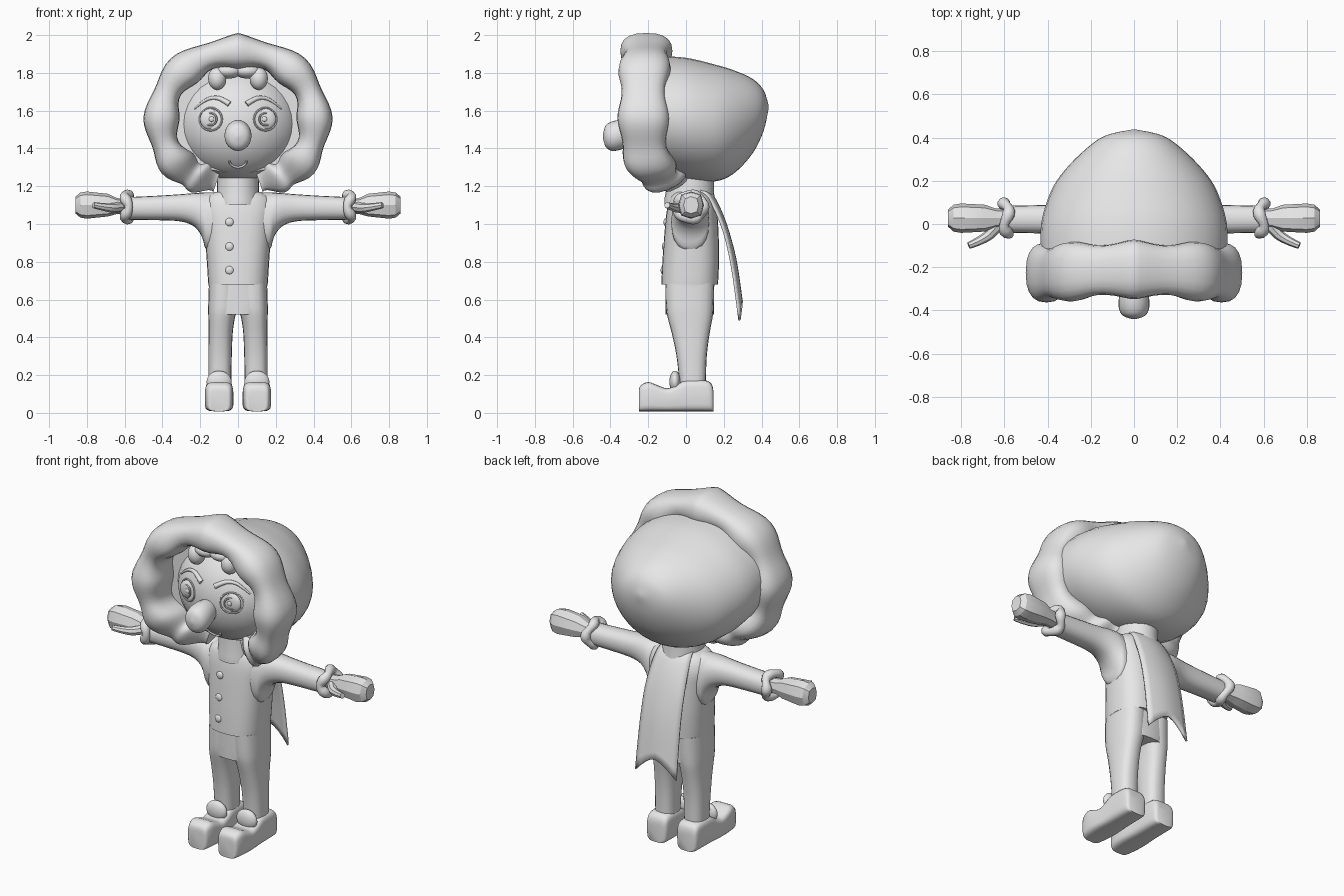
import bpy, bmesh
from math import sin, cos, pi, sqrt
from mathutils import Vector

if "Cube" in bpy.data.objects:
    bpy.data.objects.remove(bpy.data.objects["Cube"])

grey = bpy.data.materials.new("plain_grey")
grey.use_nodes = True
grey.diffuse_color = (0.8, 0.8, 0.8, 1)
grey.node_tree.nodes["Principled BSDF"].inputs["Base Color"].default_value = (0.8, 0.8, 0.8, 1)


# ---------- helpers ----------
def finish(name, bm, angle=0.7):
    bmesh.ops.recalc_face_normals(bm, faces=bm.faces)
    mesh = bpy.data.meshes.new(name)
    bm.to_mesh(mesh)
    bm.free()
    mesh.materials.append(grey)
    ob = bpy.data.objects.new(name, mesh)
    bpy.context.collection.objects.link(ob)
    bpy.ops.object.select_all(action='DESELECT')
    ob.select_set(True)
    bpy.context.view_layer.objects.active = ob
    bpy.ops.object.shade_smooth_by_angle(angle=angle)
    return ob


def spline(rows, steps=4):
    """Smooth curve through rows of numbers of any width."""
    out = []
    last = len(rows) - 1
    for i in range(last):
        a, b, c, d = (rows[min(max(j, 0), last)] for j in range(i - 1, i + 3))
        for s in range(steps):
            t = s / steps
            out.append([q + t / 2 * (r - p + t * (2 * p - 5 * q + 4 * r - w + t * (3 * (q - r) + w - p)))
                        for p, q, r, w in zip(a, b, c, d)])
    return out + [list(rows[-1])]


def oval(center, u, v, sides=24, power=2):
    """Superellipse ring around a center, spanned by the half axes u and v."""
    ring = []
    for k in range(sides):
        c, s = cos(2 * pi * k / sides), sin(2 * pi * k / sides)
        cu = abs(c) ** (2 / power) * (1 if c > 0 else -1)
        sv = abs(s) ** (2 / power) * (1 if s > 0 else -1)
        ring.append(Vector(center) + u * cu + v * sv)
    return ring


def loft(name, rings, closed=False, angle=0.7):
    bm = bmesh.new()
    vs = [[bm.verts.new(p) for p in r] for r in rings]
    n = len(vs[0])
    for a, b in zip(vs, vs[1:] + vs[:1] if closed else vs[1:]):
        for k in range(n):
            bm.faces.new((a[k], a[(k + 1) % n], b[(k + 1) % n], b[k]))
    if not closed:
        bm.faces.new(vs[0])
        bm.faces.new(vs[-1])
    return finish(name, bm, angle)


def tube(name, path, radii, ref=Vector((0, 1, 0)), closed=False, sides=10):
    path = [Vector(p) for p in path]
    rings, n = [], len(path)
    for i, p in enumerate(path):
        if closed:
            t = path[(i + 1) % n] - path[i - 1]
        else:
            t = path[min(i + 1, n - 1)] - path[max(i - 1, 0)]
        u = t.cross(ref).normalized()
        v = u.cross(t).normalized()
        r = radii[i] if isinstance(radii, list) else radii
        rings.append(oval(p, u * r, v * r, sides))
    return loft(name, rings, closed)


def ball(name, center, size):
    bm = bmesh.new()
    bmesh.ops.create_uvsphere(bm, u_segments=28, v_segments=18, radius=1)
    bmesh.ops.scale(bm, vec=size, verts=bm.verts)
    bmesh.ops.translate(bm, vec=center, verts=bm.verts)
    return finish(name, bm)


X, Y, Z = Vector((1, 0, 0)), Vector((0, 1, 0)), Vector((0, 0, 1))
sides = (("left", 1), ("right", -1))

# ---------- hood, face and neck ----------
hood = [(-.16, .43, 1.58, .31), (0, .43, 1.555, .325), (.15, .385, 1.535, .31), (.25, .32, 1.54, .275),
        (.35, .22, 1.57, .2), (.41, .13, 1.6, .11), (.437, .01, 1.62, .01)]
loft("hood", [oval((0, y, z), X * w, Z * h, 36) for y, w, z, h in spline(hood)])

FC, FR = Vector((0, -.03, 1.53)), Vector((.33, .27, .3))
ball("face", FC, FR)
loft("neck", [oval((0, .02, z), X * r, Y * (r + .015)) for z, r in
              ((1.1, .12), (1.14, .118), (1.17, .112), (1.3, .112))])


def on_face(x, z, lift=0):
    k = 1 - (x / FR.x) ** 2 - ((z - FC.z) / FR.z) ** 2
    return Vector((x, FC.y - FR.y * sqrt(max(k, .01)) - lift, z))


# Fluffy trim round the hood opening, with scalloped lumps
half = spline([(0, -.21, 1.915), (.2, -.215, 1.87), (.35, -.225, 1.74), (.405, -.225, 1.56),
               (.37, -.215, 1.385), (.27, -.16, 1.28), (.19, -.11, 1.26), (.1, -.05, 1.26)], 6)
trim = [(-x, y, z) for x, y, z in half[:0:-1]] + half
middle = len(half) - 1
rings = []
for i, (x, y, z) in enumerate(trim):
    lump = cos((i - middle) * 2 * pi / 9)
    out = Vector((x, 0, z - 1.55)).normalized()
    low = max(0, (abs(i - middle) - 24) / 18)
    back = (Y - out * .6 * low).normalized()
    rings.append(oval((x, y, z), out * (.083 + .013 * lump), back * (.126 + .012 * lump - .03 * low), 20, 2.5))
loft("hood_trim", rings)

# ---------- facial features ----------
nose = [(-.24, .045, 1.49), (-.33, .068, 1.475), (-.39, .07, 1.465), (-.425, .05, 1.465), (-.44, .008, 1.465)]
loft("nose", [oval((0, y, z), X * r, Z * r * 1.12) for y, r, z in spline(nose)])
tube("smile", [on_face(.045 * cos(a), 1.335 + .035 * sin(a), .002)
               for a in [pi + pi * k / 12 for k in range(13)]], .006)
for side, s in sides:
    ball(side + "_eyeball", on_face(s * .145, 1.555, -.012), (.056, .022, .056))
    for part, r in (("eye_rim", .06), ("iris_rim", .032)):
        circle = [on_face(s * .145 + r * cos(2 * pi * k / 24), 1.555 + r * sin(2 * pi * k / 24),
                          .002 if r > .05 else .009) for k in range(24)]
        tube(side + "_" + part, circle, .005, closed=True, sides=6)
    ball(side + "_pupil", on_face(s * .14, 1.555, .008), (.014, .007, .014))
    brow = spline([(.045, 1.635), (.1, 1.665), (.15, 1.665), (.195, 1.64), (.23, 1.61)])
    tube(side + "_eyebrow", [on_face(s * x, z, .001) for x, z in brow],
         [.015 - .011 * k / (len(brow) - 1) for k in range(len(brow))])
    # Curls of hair under the hood
    ball(side + "_hair_curl", (s * .11, -.235, 1.77), (.048, .05, .06))
    ball(side + "_upper_curl", (s * .05, -.225, 1.81), (.07, .06, .04))

# ---------- tunic ----------
tunic = [(.68, .155, .02, .15), (.69, .158, .02, .15), (.8, .165, .025, .15), (.9, .172, .028, .146),
         (1, .18, .03, .14), (1.08, .19, .03, .13), (1.14, .17, .025, .11), (1.17, .12, .02, .085)]
loft("tunic", [oval((0, y, z), X * w, Y * d, 28, 2.6) for z, w, y, d in spline(tunic, 3)])
for i, z in enumerate((1.01, .88, .755)):
    ball("button_%d" % (i + 1), (-.045, -.107 - (1.01 - z) * .06, z), (.022, .012, .022))

sleeve = [(.08, 1.168, .85, .1), (.165, 1.166, .86, .1), (.19, 1.166, .93, .095), (.23, 1.164, .985, .085),
          (.3, 1.158, 1.013, .072), (.42, 1.15, 1.02, .066), (.59, 1.142, 1.022, .062)]
palm = [(.57, .04, .04, 1.09), (.64, .045, .042, 1.095), (.69, .062, .06, 1.1), (.8, .068, .072, 1.1),
        (.835, .062, .066, 1.1), (.86, .04, .045, 1.1)]
leg = [(.16, .096, .06, .035, .07), (.3, .095, .062, .03, .08), (.42, .092, .064, .025, .1),
       (.5, .087, .07, .022, .118), (.56, .08, .078, .02, .126), (.685, .077, .077, .02, .13)]
shoe = [(-.25, .045, .1), (-.242, .062, .135), (-.2, .073, .155), (-.15, .076, .138), (-.1, .075, .122),
        (-.05, .073, .14), (0, .072, .165), (.1, .07, .165), (.135, .064, .145), (.145, .05, .11)]

for side, s in sides:
    # Arms, cuffs and mittens
    loft(side + "_sleeve", [oval((s * x, .022, (t + b) / 2), Y * d, Z * (t - b) / 2, 20, 2.3)
                            for x, t, b, d in spline(sleeve, 3)])
    ring = [(s * (.59 + .012 * cos(3 * a)), .024 + .07 * cos(a), 1.09 + .065 * sin(a))
            for a in [2 * pi * k / 30 for k in range(30)]]
    tube(side + "_cuff", ring, [.026 + .004 * cos(2 * pi * k / 6) for k in range(30)], X, True)
    loft(side + "_mitten", [oval((s * x, .027, z), Y * d, Z * h, 8, 2.6) for x, d, h, z in palm], angle=.5)
    thumb = spline([(.62, .01, 1.09), (.665, -.045, 1.085), (.71, -.075, 1.09), (.765, -.1, 1.1)], 3)
    tube(side + "_thumb", [(s * x, y, z) for x, y, z in thumb],
         [.03 - .014 * k / (len(thumb) - 1) for k in range(len(thumb))], Z, sides=8)
    # Legs and shoes
    loft(side + "_trouser_leg", [oval((s * x, y, z), X * w, Y * d, 20, 2.6)
                                 for z, x, w, y, d in spline(leg, 3)])
    loft(side + "_shoe", [oval((s * .1, y, .008 + t / 2), X * w, Z * (t / 2), 24, 4.5)
                          for y, w, t in spline(shoe, 3)])
    ball(side + "_shoe_tongue", (s * .1, -.058, .165), (.066, .03, .058))

loft("trouser_seat", [oval((0, .02, z), X * w, Y * .128, 28, 2.8)
                      for z, w in ((.52, .12), (.55, .148), (.6, .154), (.685, .155))])

# ---------- cape, bowed across and notched at the hem ----------
spine = spline([(.08, 1.18, .09), (.14, 1.15, .11), (.21, 1, .125), (.26, .8, .13), (.295, .54, .135)])
bm = bmesh.new()
rows = []
for i, (y, z, w) in enumerate(spine):
    row = []
    for k in range(9):
        u = k / 4 - 1
        hem = .05 * (1 - 2 * abs(u) ** 1.5) * max(0, i / (len(spine) - 1) - .6) / .4
        row.append(bm.verts.new((u * w, y - .035 * u * u * (1 - .7 * i / len(spine)), z + hem)))
    rows.append(row)
for a, b in zip(rows, rows[1:]):
    for k in range(8):
        bm.faces.new((a[k], a[k + 1], b[k + 1], b[k]))
cape = finish("cape", bm)
solid = cape.modifiers.new("thickness", 'SOLIDIFY')
solid.thickness = .012
solid.offset = 0
